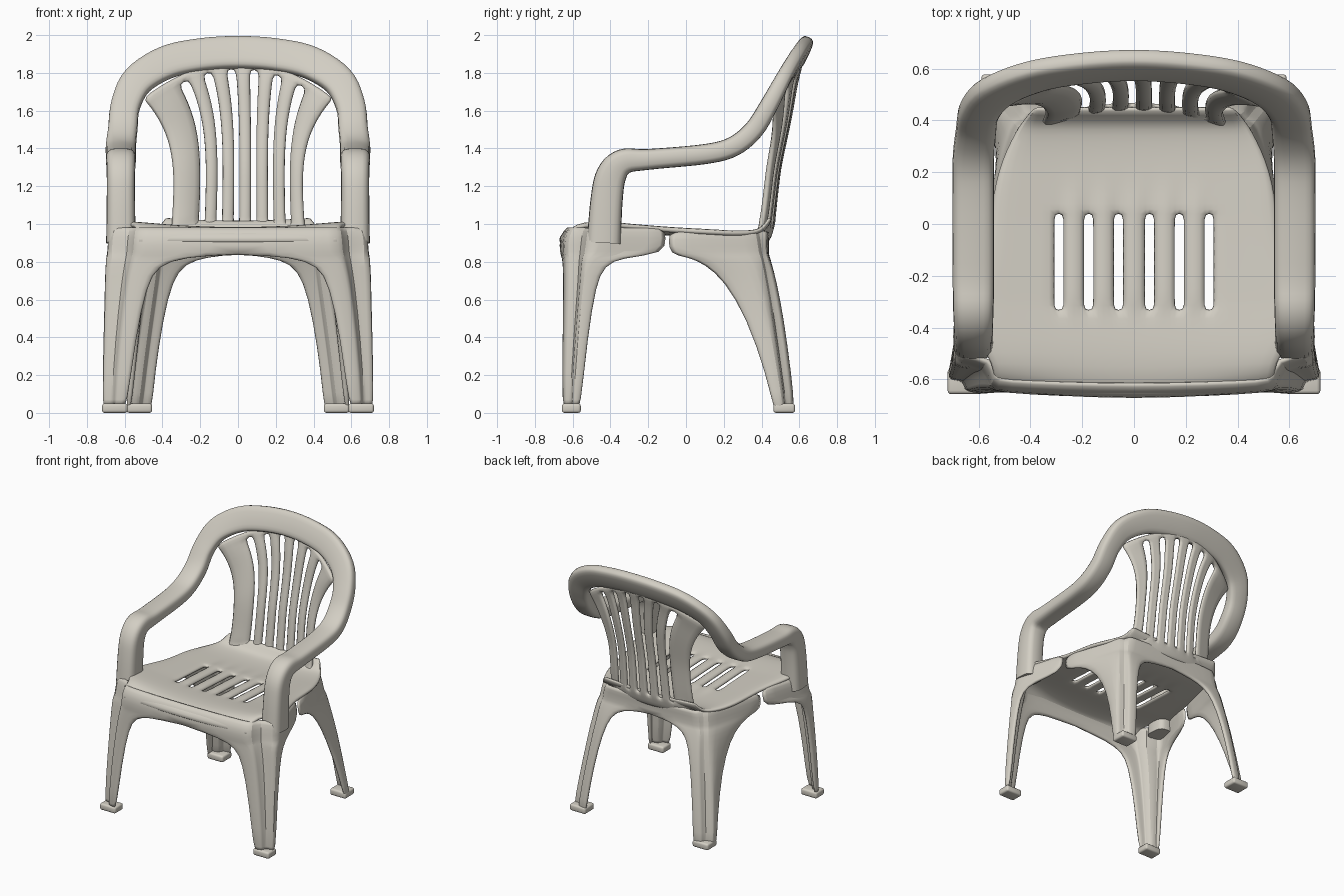
import bpy, bmesh, math
from mathutils import Vector

cube = bpy.data.objects.get("Cube")
if cube:
    bpy.data.objects.remove(cube)

plastic = bpy.data.materials.new("warm_white_plastic")
plastic.use_nodes = True
colour = (0.65, 0.62, 0.55, 1)
plastic.diffuse_color = colour
plastic.node_tree.nodes["Principled BSDF"].inputs["Base Color"].default_value = colour


def finish(name, bm, mirror=False, thickness=0, subdivide=0):
    """Turn a bmesh into a smooth plastic part."""
    bmesh.ops.recalc_face_normals(bm, faces=bm.faces)
    mesh = bpy.data.meshes.new(name)
    bm.to_mesh(mesh)
    bm.free()
    obj = bpy.data.objects.new(name, mesh)
    bpy.context.collection.objects.link(obj)
    mesh.materials.append(plastic)
    if mirror:
        mod = obj.modifiers.new("mirror", 'MIRROR')
        mod.use_clip = True
    if thickness:
        mod = obj.modifiers.new("thickness", 'SOLIDIFY')
        mod.thickness = thickness
        mod.offset = 0
    if subdivide:
        mod = obj.modifiers.new("rounding", 'SUBSURF')
        mod.levels = mod.render_levels = subdivide
    bpy.ops.object.select_all(action='DESELECT')
    obj.select_set(True)
    bpy.context.view_layer.objects.active = obj
    bpy.ops.object.shade_smooth_by_angle(angle=math.radians(50))
    return obj


def sheet(rows, closed=False, hole=lambda r, c: False):
    """Skin rows of points, leaving out faces where hole is true."""
    bm = bmesh.new()
    grid = [[bm.verts.new(p) for p in row] for row in rows]
    n = len(rows[0])
    for r in range(len(rows) - 1):
        for c in range(n if closed else n - 1):
            if not hole(r, c):
                d = (c + 1) % n
                bm.faces.new((grid[r][c], grid[r][d], grid[r + 1][d], grid[r + 1][c]))
    if closed:
        bm.faces.new(grid[0])
        bm.faces.new(grid[-1])
    return bm


def curve(points, steps):
    """Smooth curve through tuples of any length."""
    pts = [points[0]] + points + [points[-1]]
    out = []
    for i in range(1, len(pts) - 2):
        for k in range(steps):
            t = k / steps
            out.append([0.5 * (2 * b + (c - a) * t + (2 * a - 5 * b + 4 * c - d) * t * t
                               + (3 * b - a - 3 * c + d) * t ** 3)
                        for a, b, c, d in zip(*pts[i - 1:i + 3])])
    return out + [list(points[-1])]


def lookup(table, x):
    """Linear interpolation in (key, value) pairs."""
    for (a, u), (b, v) in zip(table, table[1:]):
        if x <= b:
            return u + (v - u) * max(0, (x - a) / (b - a))
    return table[-1][1]


# Arms and back hoop: one tube, as x, y, z, half width, half thickness, tilt
half = [
    (.62, -.435, .90, .078, .09, 3),
    (.62, -.42, 1.13, .075, .085, 8),
    (.62, -.395, 1.26, .075, .08, 30),
    (.62, -.33, 1.33, .078, .068, 65),
    (.62, -.2, 1.342, .08, .055, 86),
    (.62, .1, 1.37, .08, .053, 82),
    (.62, .25, 1.41, .08, .053, 68),
    (.61, .36, 1.50, .078, .052, 48),
    (.595, .44, 1.63, .078, .048, 32),
    (.53, .51, 1.76, .085, .042, 27),
    (.38, .57, 1.855, .09, .04, 25),
    (.2, .60, 1.895, .09, .04, 25),
    (0, .612, 1.908, .09, .04, 25)]
path = curve(half + [(-p[0],) + p[1:] for p in half[-2::-1]], 5)
rings = []
for i, (x, y, z, w, h, tilt) in enumerate(path):
    ahead, behind = path[min(i + 1, len(path) - 1)], path[max(i - 1, 0)]
    along = (Vector(ahead[:3]) - Vector(behind[:3])).normalized()
    tilt = math.radians(tilt)
    wide = along.cross(Vector((0, -math.cos(tilt), math.sin(tilt)))).normalized()
    up = wide.cross(along)
    ring = []
    for k in range(20):
        a = math.tau * k / 20
        c, s = math.cos(a), math.sin(a)
        ring.append(Vector((x, y, z)) + wide * w * math.copysign(abs(c) ** .6, c)
                    + up * h * math.copysign(abs(s) ** .6, s))
    rings.append(ring)
finish("arms_and_back_hoop", sheet(rings, closed=True))


# Legs flowing into the skirt, as z, flange edge x, flange y, step x, step y, corner x, side x, side y
def leg_skirt(name, stations):
    rows = []
    for z, ax, fy, bx, ey, cx, dx, dy in stations:
        bow = (fy - ey) * .15
        rows.append([(ax, fy, z), (ax + (bx - ax) * .5, fy - bow * .3, z),
                     (ax + (bx - ax) * .93, fy - bow, z), (bx, fy - bow * 1.6, z),
                     (bx + .012, ey, z), (cx - .015, ey, z), (cx, ey + (dy - ey) * .12, z),
                     (cx + (dx - cx) * .5, ey + (dy - ey) * .5, z), (dx, dy, z)])
    return finish(name, sheet(rows), mirror=True, thickness=.03, subdivide=1)


leg_skirt("front_legs_and_skirt", [
    (.004, .59, -.645, .65, -.60, .71, .70, -.56),
    (.4, .54, -.64, .62, -.575, .70, .692, -.52),
    (.68, .48, -.637, .585, -.55, .693, .685, -.475),
    (.78, .42, -.64, .565, -.545, .69, .68, -.43),
    (.825, .28, -.645, .555, -.54, .69, .66, -.33),
    (.84, 0, -.655, .55, -.535, .69, .58, -.1),
    (.93, 0, -.66, .545, -.525, .685, .575, -.1),
    (.985, 0, -.615, .535, -.515, .67, .56, -.1)])
leg_skirt("rear_legs_and_skirt", [
    (.004, .455, .565, .52, .52, .585, .58, .465),
    (.2, .44, .545, .50, .49, .565, .56, .425),
    (.5, .395, .505, .46, .45, .53, .525, .32),
    (.7, .345, .465, .43, .415, .50, .52, .2),
    (.79, .28, .44, .42, .40, .485, .54, .09),
    (.825, .16, .43, .41, .39, .475, .56, 0),
    (.84, 0, .425, .405, .385, .47, .58, -.1),
    (.92, 0, .425, .40, .375, .46, .575, -.1),
    (.965, 0, .435, .38, .365, .45, .56, -.1)])

# Foot pads
for name, x, y, wx, wy in (("front_feet", .652, -.607, .135, .10),
                           ("rear_feet", .522, .52, .135, .115)):
    bm = bmesh.new()
    bmesh.ops.create_cube(bm, size=1)
    for v in bm.verts:
        v.co = (x + v.co.x * wx, y + v.co.y * wy, .025 + v.co.z * .05)
    bmesh.ops.bevel(bm, geom=bm.edges[:], offset=.014, segments=3, profile=.5, affect='EDGES')
    finish(name, bm, mirror=True)

# Slotted, dished seat
side = [(-.66, .53), (-.5, .56), (-.4, .66), (-.1, .565), (.2, .53), (.36, .45), (.45, .38)]
dish = [(-.665, .90), (-.65, .945), (-.6, .968), (-.5, .972), (-.3, .955), (0, .94),
        (.25, .93), (.36, .935), (.41, .96), (.45, 1.02)]
columns = [0]
for k in range(3):
    slot = .06 + .115 * k
    columns += [slot - .016, slot + .016, slot + .0575]
levels = [-.665, -.65, -.6, -.5, -.4, -.33, -.3, -.2, -.1, 0, .04, .07, .15, .25, .32, .37, .41, .45]
rows = []
for y in levels:
    w = lookup(side, y)
    row = []
    for i, x in enumerate(columns + [columns[-1] + (w - columns[-1]) * f for f in (.5, .9, 1)]):
        z = lookup(dish, y) + (.1 * x * x if y > -.62 else 0)
        if i < 9 and i % 3 == 0 and -.32 < y < .1:
            z += .014
        front = .03 * (x / .53) ** 2 if y < -.55 else 0
        row.append((x, y + front, z - (.012 if i == len(columns) + 2 else 0)))
    rows.append(row)
finish("seat", sheet(rows, hole=lambda r, c: c < 9 and c % 3 == 1 and -.34 < levels[r] < .03),
       mirror=True, thickness=.028, subdivide=1)

# Fanned back slats
spine = [(.9, .425), (.95, .44), (1.03, .465), (1.3, .495), (1.55, .55), (1.9, .61)]
pairs = [(-.36, -.51)]
for k in range(6):
    low, high = .037 + .093 * (k - 2.5), .022 + .132 * (k - 2.5)
    last = pairs[-1]
    left = (low - .014, high - .026)
    pairs += [((last[0] + left[0]) / 2, (last[1] + left[1]) / 2), left, (low + .014, high + .026)]
pairs += [((pairs[-1][0] + .36) / 2, (pairs[-1][1] + .51) / 2), (.36, .51)]
rows = []
steps = [0, .05, .1, .13, .2, .3, .4, .5, .6, .7, .8, .9, .96, 1]
for s in steps:
    row = []
    for i, (low, high) in enumerate(pairs):
        x = low + (high - low) * (1.35 * s ** 4 - .35 * s)
        z = .91 + (1.86 - .75 * high * high - .91) * s
        y = lookup(spine, z) - .058 * (x / .36) ** 2
        if i % 3 == 1 and .1 < s < .96:
            y -= .014
        row.append((x, y, z))
    rows.append(row)
finish("back_slats", sheet(rows, hole=lambda r, c: c % 3 == 2 and .1 <= steps[r] < .96),
       thickness=.034, subdivide=1)
